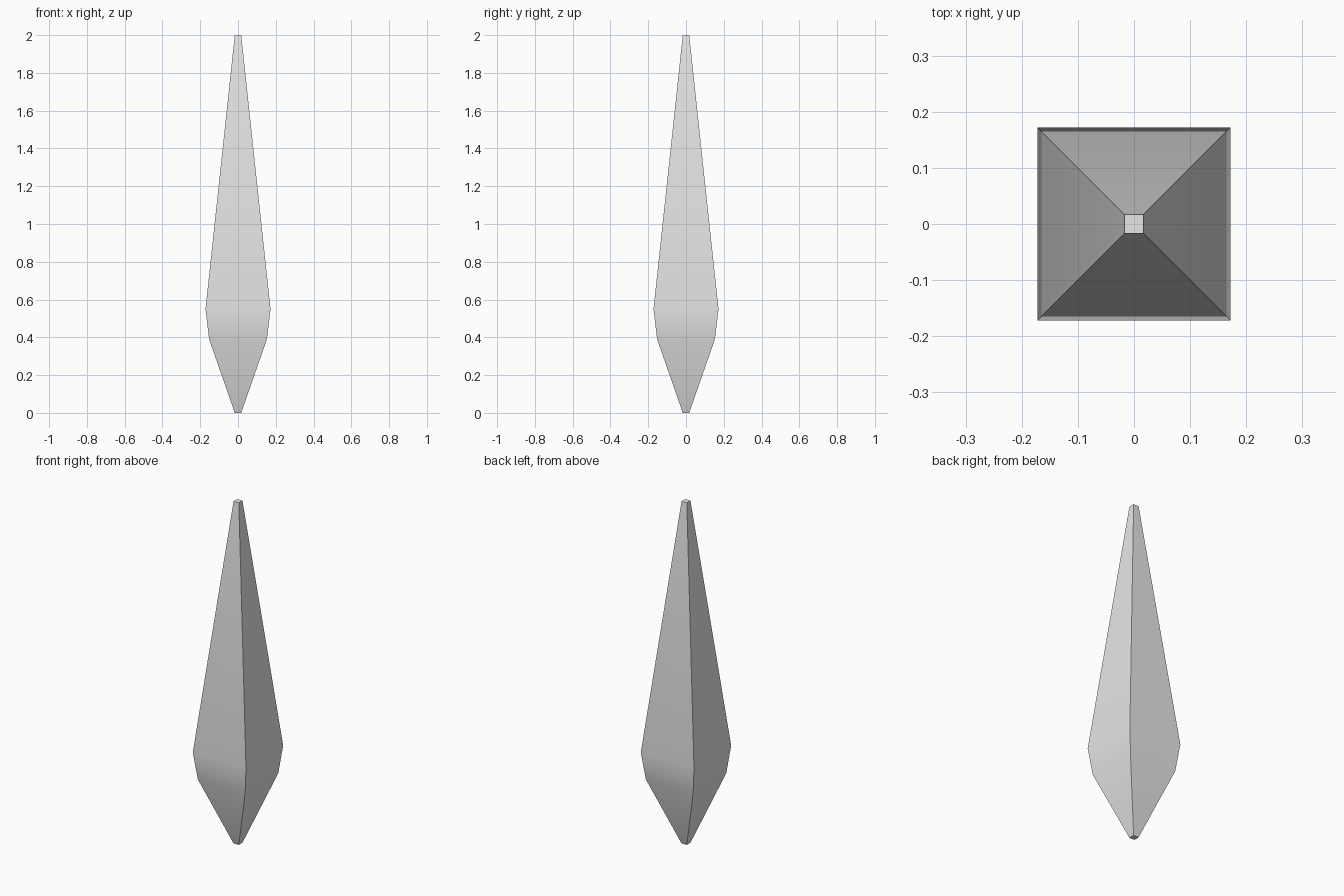
import bpy
import bmesh
import math

cube = bpy.data.objects.get("Cube")
if cube:
    bpy.data.objects.remove(cube, do_unlink=True)

# Pale grey material
grey = bpy.data.materials.new("pale grey")
grey.use_nodes = True
colour = (0.8, 0.8, 0.8, 1)
grey.diffuse_color = colour
grey.node_tree.nodes["Principled BSDF"].inputs["Base Color"].default_value = colour

# Square cross-sections of the spike: (height, half width)
profile = [(0, 0.017), (0.39, 0.153), (0.55, 0.172), (2, 0.017)]
corners = [(-1, -1), (1, -1), (1, 1), (-1, 1)]

bm = bmesh.new()
rings = [[bm.verts.new((x * w, y * w, z)) for x, y in corners] for z, w in profile]

# Side walls between neighbouring sections
for low, high in zip(rings, rings[1:]):
    for i in range(4):
        j = (i + 1) % 4
        bm.faces.new((low[i], low[j], high[j], high[i]))

# Blunt end caps
bm.faces.new(reversed(rings[0]))
bm.faces.new(rings[-1])

mesh = bpy.data.meshes.new("spike")
bm.to_mesh(mesh)
bm.free()
mesh.materials.append(grey)
spike = bpy.data.objects.new("spike", mesh)
bpy.context.collection.objects.link(spike)

# Smooth along the length, sharp at the four long edges
bpy.ops.object.select_all(action="DESELECT")
spike.select_set(True)
bpy.context.view_layer.objects.active = spike
bpy.ops.object.shade_smooth_by_angle(angle=math.radians(30))
